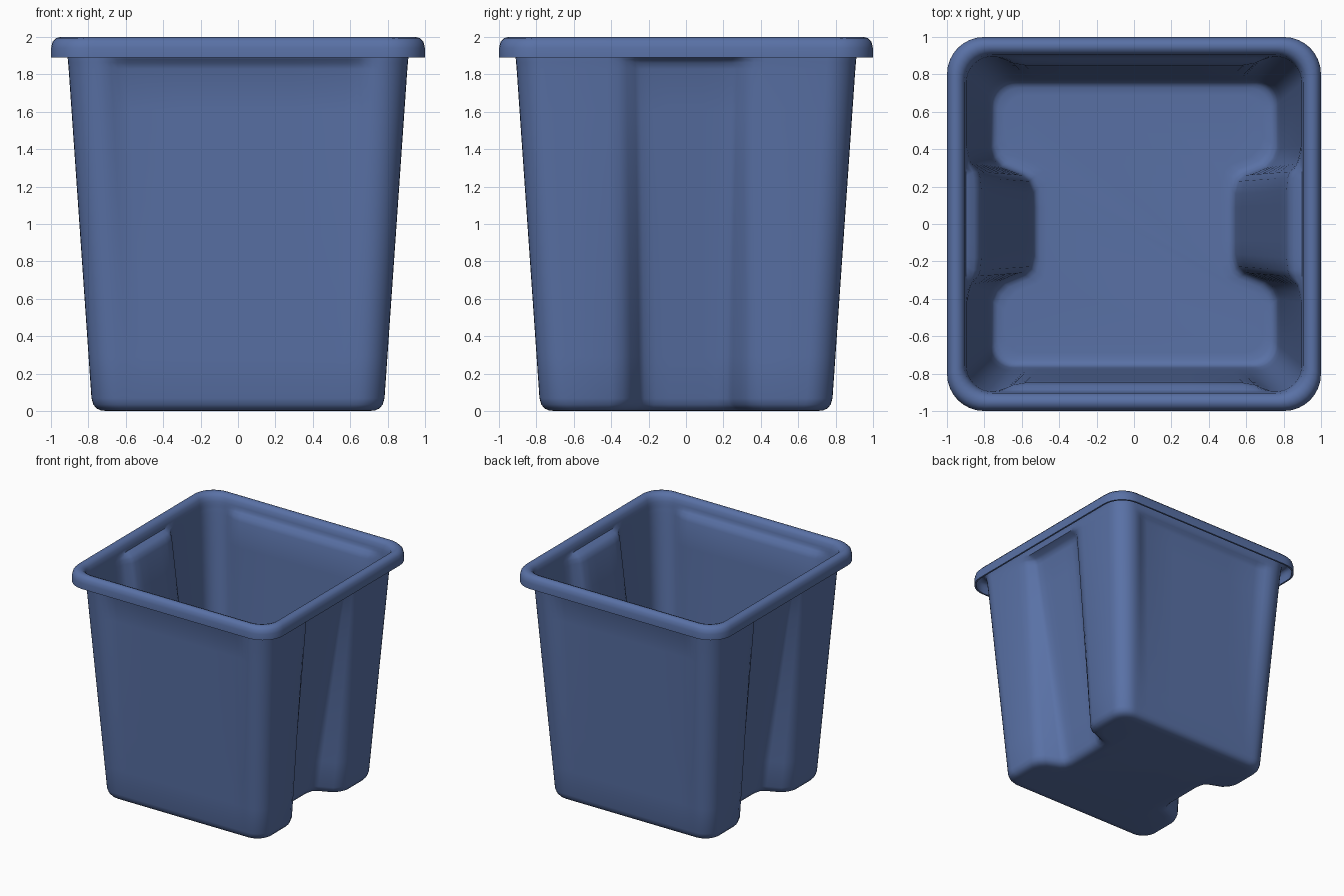
import bpy, bmesh
from math import sin, cos, pi

if "Cube" in bpy.data.objects:
    bpy.data.objects.remove(bpy.data.objects["Cube"])


def ring(h, r, z, d, p, grow=0.0):
    """Rounded square: half width h, corner radius r, side groove depth d, front/back panel depth p."""
    # quarter outline, from the middle of the +x side to the middle of the +y side
    groove = [(1, 0), (1, .09), (1, .16), (.93, .225), (.78, .255), (.28, .30), (.10, .345), (0, .40)]
    q = [(h - d * f, y + grow * (y > 0.1)) for f, y in groove]
    c = h - r
    q += [(c + r * cos(i * pi / 16), c + r * sin(i * pi / 16)) for i in range(9)]
    q += [(c * f, h - p * g) for f, g in [(.96, 0.05), (.91, .35), (.86, .75), (.78, 1), (.4, 1), (0, 1)]]
    half = q + [(-x, y) for x, y in reversed(q[:-1])]
    full = half + [(-x, -y) for x, y in half[1:-1]]
    return [(x, y, z) for x, y in full]


# rim: hanging lip, rounded top, inner edge
levels = [ring(h, r, z, 0, 0) for h, r, z in [
    (.992, .19, 1.89), (.992, .19, 1.94), (.985, .185, 1.97), (.97, .18, 1.987),
    (.95, .17, 1.992), (.93, .16, 1.985), (.914, .155, 1.965), (.907, .15, 1.93), (.904, .15, 1.905)]]

# tapered walls: the side grooves deepen downwards, the front panels fade out
levels += [ring(.903, .15, 1.885, .045, .012, .02), ring(.901, .15, 1.865, .065, .03, .02)]
n = 8
for i in range(n + 1):
    t = i / n
    levels.append(ring(.898 - .122 * t, .15 - .02 * t, 1.83 - 1.76 * t,
                       .075 + .15 * t, .042 * (1 - t), .02 * (1 - t)))

# rounded bottom edge
levels += [ring(h, r, z, .225, 0, g) for h, r, z, g in [
    (.767, .13, .038, .008), (.752, .125, .02, .02), (.73, .12, .010, .035), (.69, .11, .0075, .06)]]

bm = bmesh.new()
loops = [[bm.verts.new(co) for co in lv] for lv in levels]
for a, b in zip(loops, loops[1:]):
    m = len(a)
    for i in range(m):
        j = (i + 1) % m
        bm.faces.new((a[i], a[j], b[j], b[i]))
bm.faces.new(loops[-1])  # floor
bmesh.ops.recalc_face_normals(bm, faces=bm.faces)
mesh = bpy.data.meshes.new("storage_bin")
bm.to_mesh(mesh)
bm.free()
bin_obj = bpy.data.objects.new("storage_bin", mesh)
bpy.context.collection.objects.link(bin_obj)

# thin plastic wall
shell = bin_obj.modifiers.new("wall_thickness", 'SOLIDIFY')
shell.thickness = 0.015
shell.offset = 0

mat = bpy.data.materials.new("blue_plastic")
mat.diffuse_color = (0.10, 0.165, 0.38, 1)
mat.use_nodes = True
mat.node_tree.nodes["Principled BSDF"].inputs["Base Color"].default_value = mat.diffuse_color
mesh.materials.append(mat)

bpy.context.view_layer.objects.active = bin_obj
bin_obj.select_set(True)
bpy.ops.object.modifier_apply(modifier=shell.name)
bpy.ops.object.shade_smooth_by_angle(angle=0.7)
